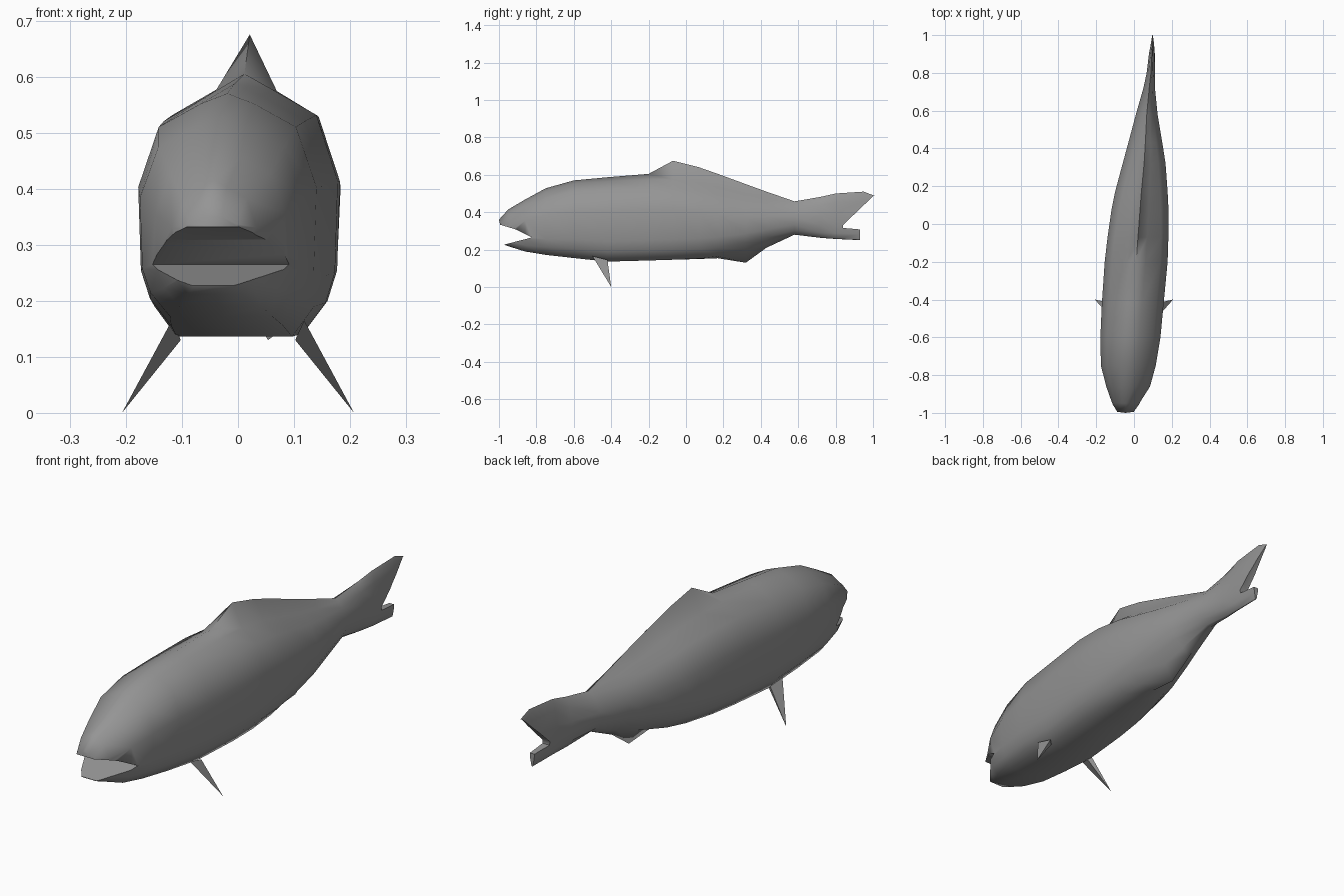
import bpy, bmesh
from math import radians

if "Cube" in bpy.data.objects:
    bpy.data.objects.remove(bpy.data.objects["Cube"])

# dark grey skin
skin = bpy.data.materials.new("dark_grey")
skin.diffuse_color = (0.3, 0.3, 0.3, 1)
skin.use_nodes = True
skin.node_tree.nodes["Principled BSDF"].inputs["Base Color"].default_value = skin.diffuse_color


def make_object(name, verts, faces):
    mesh = bpy.data.meshes.new(name)
    mesh.from_pydata(verts, [], faces)
    bm = bmesh.new()
    bm.from_mesh(mesh)
    bmesh.ops.recalc_face_normals(bm, faces=bm.faces)
    bm.to_mesh(mesh)
    bm.free()
    mesh.materials.append(skin)
    obj = bpy.data.objects.new(name, mesh)
    bpy.context.collection.objects.link(obj)
    return obj


def activate(obj):
    bpy.ops.object.select_all(action='DESELECT')
    obj.select_set(True)
    bpy.context.view_layer.objects.active = obj


def cut_profile(target, profile):
    # side profile (y, z) extruded across x and subtracted
    n = len(profile)
    verts = [(x, y, z) for x in (-0.5, 0.5) for y, z in profile]
    faces = [tuple(range(n)), tuple(range(n, 2 * n))]
    faces += [(i, (i + 1) % n, (i + 1) % n + n, i + n) for i in range(n)]
    cutter = make_object("cutter", verts, faces)
    cutter.hide_render = True
    activate(target)
    mod = target.modifiers.new("cut", 'BOOLEAN')
    mod.operation = 'DIFFERENCE'
    mod.solver = 'EXACT'
    mod.object = cutter
    bpy.ops.object.modifier_apply(modifier=mod.name)
    bpy.data.objects.remove(cutter)


def ring(y_top, y_bot, xl, xr, keel, belly, base, crest):
    # rounded-box section that turns into a lens towards the tail
    mid, w = (xl + xr) / 2, (xr - xl) / 2
    t = min(max((y_top + 0.1) / 0.7, 0), 1)
    half = [(0.3, 0.96), (0.77 - 0.17 * t, 0.86 - 0.04 * t), (1, 0.60 - 0.05 * t),
            (0.97 - 0.05 * t, 0.24 + 0.06 * t), (0.87 - 0.2 * t, 0.12), (0.63 - 0.43 * t, 0.0)]
    right = [(u * w, belly + v * (base - belly)) for u, v in half]
    pts = [(0, crest)] + right + [(0, keel)] + [(-x, z) for x, z in reversed(right)]
    out = []
    for x, z in pts:
        f = (z - keel) / (crest - keel)
        out.append((mid + x, y_bot + f * (y_top - y_bot), z))
    return out


# body, ridge fins and tail: y top, y bottom, x left, x right, keel, belly, back, crest
sections = [
    (-1.00, -0.97, -0.10, 0.01, .225, .225, .355, .36),
    (-0.95, -0.93, -0.118, 0.033, .212, .212, .41, .415),
    (-0.86, -0.86, -0.147, 0.085, .190, .190, .465, .468),
    (-0.75, -0.75, -0.175, 0.115, .172, .172, .525, .528),
    (-0.60, -0.60, -0.178, 0.14, .155, .155, .568, .57),
    (-0.42, -0.42, -0.170, 0.157, .136, .136, .583, .587),
    (-0.20, -0.20, -0.155, 0.178, .142, .142, .595, .605),
    (-0.07, -0.07, -0.140, 0.182, .146, .146, .592, .675),
    (0.07, 0.07, -0.120, 0.183, .150, .152, .575, .64),
    (0.17, 0.17, -0.100, 0.178, .154, .165, .55, .605),
    (0.32, 0.32, -0.060, 0.167, .130, .20, .51, .55),
    (0.43, 0.43, -0.030, 0.150, .210, .235, .485, .51),
    (0.58, 0.58, 0.010, 0.125, .280, .283, .455, .458),
    (0.72, 0.72, 0.050, 0.111, .263, .265, .478, .482),
    (0.80, 0.80, 0.067, 0.112, .257, .259, .495, .50),
    (0.95, 0.95, 0.085, 0.110, .250, .252, .505, .51),
    (1.01, 0.99, 0.091, 0.106, .250, .252, .485, .487),
]
rings = [ring(*s) for s in sections]
n = len(rings[0])
faces = [(a * n + i, a * n + (i + 1) % n, (a + 1) * n + (i + 1) % n, (a + 1) * n + i)
         for a in range(len(rings) - 1) for i in range(n)]
faces += [tuple(range(n)), tuple(range((len(rings) - 1) * n, len(rings) * n))]
body = make_object("fish_body", [p for r in rings for p in r], faces)

# open mouth and tail fork
cut_profile(body, [(-1.1, .325), (-0.99, .332), (-0.91, .308), (-0.825, .265),
                   (-0.975, .226), (-1.1, .22)])
cut_profile(body, [(0.93, .2), (0.93, .308), (0.84, .316), (0.84, .332),
                   (1.0, .485), (1.1, .52), (1.1, .2)])
activate(body)
bpy.ops.object.shade_smooth_by_angle(angle=radians(75))

# pectoral fins
for name, s in (("left_fin", -1), ("right_fin", 1)):
    make_object(name, [(s * .118, -.50, .165), (s * .102, -.43, .13),
                       (s * .115, -.42, .145), (s * .207, -.40, 0)],
                [(0, 1, 2), (0, 1, 3), (1, 2, 3), (2, 0, 3)])
